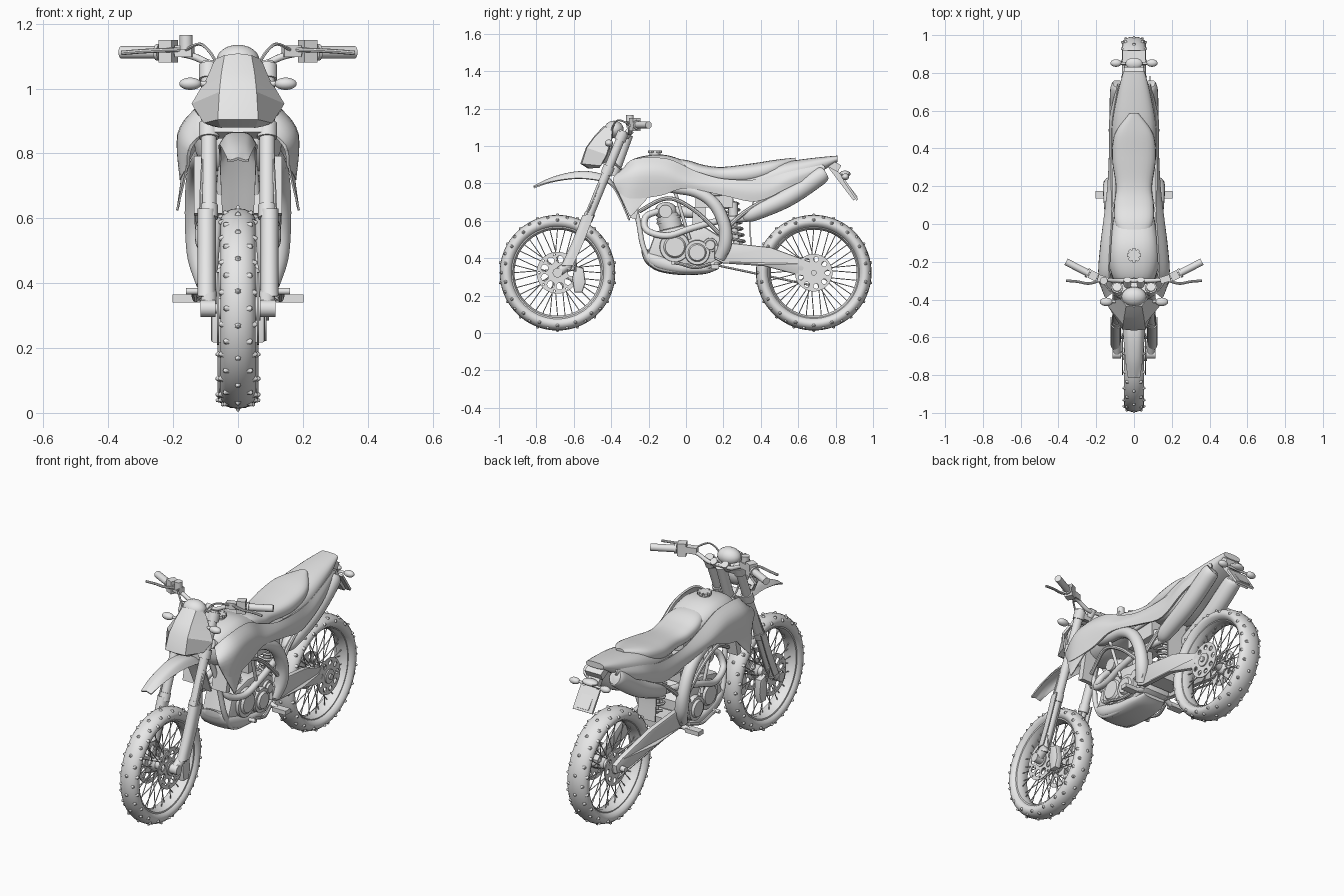
import bpy, bmesh, math
from mathutils import Vector, Matrix

GREY = bpy.data.materials.new("light_grey")
GREY.diffuse_color = (0.8, 0.8, 0.8, 1)


class Part:
    """Collects geometry and turns it into one named object."""
    def __init__(self, name, mirror=False, angle=40):
        self.name, self.mirror, self.angle = name, mirror, angle

    def __enter__(self):
        self.bm = bmesh.new()
        return self.bm

    def __exit__(self, *err):
        bm = self.bm
        if self.mirror:
            g = bmesh.ops.duplicate(bm, geom=bm.verts[:] + bm.edges[:] + bm.faces[:])["geom"]
            for v in g:
                if isinstance(v, bmesh.types.BMVert):
                    v.co.x *= -1
        bmesh.ops.recalc_face_normals(bm, faces=bm.faces[:])
        me = bpy.data.meshes.new(self.name)
        bm.to_mesh(me)
        bm.free()
        me.materials.clear()
        me.materials.append(GREY)
        me.polygons.foreach_set("material_index", [0] * len(me.polygons))
        me.shade_smooth()
        me.set_sharp_from_angle(angle=math.radians(self.angle))
        bpy.context.collection.objects.link(bpy.data.objects.new(self.name, me))


def spline(P, k):
    out = []
    for i in range(len(P) - 1):
        a, b, c, d = P[max(i - 1, 0)], P[i], P[i + 1], P[min(i + 2, len(P) - 1)]
        for j in range(k):
            t = j / k
            out.append(tuple(0.5 * (2 * q + (r - p) * t + (2 * p - 5 * q + 4 * r - s) * t * t
                       + (3 * q - p - 3 * r + s) * t ** 3) for p, q, r, s in zip(a, b, c, d)))
    return out + [tuple(P[-1])]


def skin(bm, R, loop=False, cap=True):
    V = [[bm.verts.new(p) for p in r] for r in R]
    n, m = len(V[0]), len(V)
    for i in range(m if loop else m - 1):
        for j in range(n):
            a, b = V[i], V[(i + 1) % m]
            bm.faces.new((a[j], a[(j + 1) % n], b[(j + 1) % n], b[j]))
    if cap and not loop:
        bm.faces.new(V[0])
        bm.faces.new(V[-1])


def sweep(bm, pts, r=0.01, n=8, k=6):
    S = spline([(*p, r) if len(p) == 3 else p for p in pts], k)
    C = [Vector(s[:3]) for s in S]
    u, R = None, []
    for i, c in enumerate(C):
        t = (C[min(i + 1, len(C) - 1)] - C[max(i - 1, 0)]).normalized()
        if u is None:
            u = t.orthogonal()
        u = (u - t * u.dot(t)).normalized()
        v = t.cross(u)
        R.append([c + (u * math.cos(a) + v * math.sin(a)) * S[i][3]
                  for a in (2 * math.pi * j / n for j in range(n))])
    skin(bm, R)


def cyl(bm, p, q, r, r2=None, n=20):
    sweep(bm, [(*p, r), (*q, r if r2 is None else r2)], n=n, k=1)


def box(bm, c, s, rx=0, rz=0):
    m = Matrix.Translation(c) @ Matrix.Rotation(rz, 4, 'Z') @ Matrix.Rotation(rx, 4, 'X')
    bmesh.ops.create_cube(bm, size=1, matrix=m @ Matrix.Diagonal((*s, 1)))


def ball(bm, c, s):
    bmesh.ops.create_uvsphere(bm, u_segments=20, v_segments=12, radius=1,
                              matrix=Matrix.Translation(c) @ Matrix.Diagonal((*s, 1)))


def lathe(bm, prof, cy, cz, n=64):
    skin(bm, [[(x, cy + r * math.cos(a), cz + r * math.sin(a)) for r, x in prof]
              for a in (2 * math.pi * i / n for i in range(n))], loop=True)


def loft(bm, secs, e=0.75, n=24, k=6):
    """Body along y from sections (y, top, bottom, half width)."""
    def sp(v):
        return math.copysign(abs(v) ** e, v)
    A = [2 * math.pi * i / n for i in range(n)]
    skin(bm, [[(w * sp(math.cos(a)), y, (t + b) / 2 + (t - b) / 2 * sp(math.sin(a))) for a in A]
              for y, t, b, w in spline(secs, k)])


def panel(bm, rows, thick=0.01, k=5, sym=False):
    if sym:
        rows = [[(-x, y, z) for x, y, z in r[:0:-1]] + r for r in rows]
    rows = [spline(r, k) for r in rows]
    grid = list(zip(*[spline(c, k) for c in zip(*rows)]))
    V = [[bm.verts.new(p) for p in r] for r in grid]
    F = [bm.faces.new((V[i][j], V[i][j + 1], V[i + 1][j + 1], V[i + 1][j]))
         for i in range(len(V) - 1) for j in range(len(V[0]) - 1)]
    bm.normal_update()
    bmesh.ops.solidify(bm, geom=F, thickness=thick)


def plate(bm, loops, x0, x1, bevel=0.0):
    """Outline in (y, z), further loops are holes, thick from x0 to x1."""
    cu = bpy.data.curves.new("outline", 'CURVE')
    cu.dimensions, cu.fill_mode = '2D', 'BOTH'
    cu.extrude, cu.bevel_depth, cu.bevel_resolution = (x1 - x0) / 2 - bevel, bevel, 1
    for lp in loops:
        s = cu.splines.new('POLY')
        s.points.add(len(lp) - 1)
        for p, (y, z) in zip(s.points, lp):
            p.co = (y, z, 0, 1)
        s.use_cyclic_u = True
    ob = bpy.data.objects.new("outline", cu)
    me = bpy.data.meshes.new_from_object(ob)
    me.transform(Matrix(((0, 0, 1, (x0 + x1) / 2), (1, 0, 0, 0), (0, 1, 0, 0), (0, 0, 0, 1))))
    bm.from_mesh(me)
    bmesh.ops.remove_doubles(bm, verts=bm.verts[:], dist=1e-5)
    bpy.data.objects.remove(ob)
    bpy.data.curves.remove(cu)
    bpy.data.meshes.remove(me)


def circle(y, z, r, n=16):
    return [(y + r * math.cos(2 * math.pi * i / n), z + r * math.sin(2 * math.pi * i / n)) for i in range(n)]


def fork(x, z):
    return (x, -0.64 + 0.41 * (z - 0.33), z)


# Wheels: tyre, knobs, rim, spokes, hub, drilled discs
CZ = 0.322
for pre, cy, w, dr in (("front", -0.687, 0.054, 0.112), ("rear", 0.683, 0.063, 0.1)):
    with Part(pre + "_tyre") as b:
        lathe(b, [(0.273 + 0.036 * math.sin(a), w * math.cos(a))
                  for a in (2 * math.pi * i / 16 for i in range(16))], cy, CZ, 72)
    with Part(pre + "_tyre_knobs", angle=60) as b:
        for i in range(36):
            for ph in ((-45, 45) if i % 2 else (-75, 0, 75)):
                p = math.radians(ph)
                loc = Vector((w * math.sin(p), 0, 0.273 + 0.036 * math.cos(p)))
                m = (Matrix.Translation((0, cy, CZ)) @ Matrix.Rotation(math.tau * i / 36, 4, 'X')
                     @ Matrix.Translation(loc) @ Matrix.Rotation(p, 4, 'Y'))
                bmesh.ops.create_cone(b, cap_ends=True, segments=6, radius1=0.014, radius2=0.004,
                                      depth=0.016, matrix=m)
    with Part(pre + "_rim") as b:
        lathe(b, [(0.25, -0.038), (0.25, 0.038), (0.24, 0.036), (0.23, 0.015), (0.23, -0.015),
                  (0.24, -0.036)], cy, CZ)
    with Part(pre + "_spokes") as b:
        for i in range(36):
            a, s = math.tau * i / 36, 1 if i % 2 else -1
            h = a + (0.5 if i % 4 < 2 else -0.5)
            cyl(b, (s * 0.032, cy + 0.034 * math.cos(h), CZ + 0.034 * math.sin(h)),
                (s * 0.006, cy + 0.232 * math.cos(a), CZ + 0.232 * math.sin(a)), 0.0026, n=5)
    with Part(pre + "_hub") as b:
        lathe(b, [(0.012, -0.06), (0.03, -0.06), (0.042, -0.036), (0.036, -0.028), (0.026, -0.018),
                  (0.026, 0.018), (0.036, 0.028), (0.042, 0.036), (0.03, 0.06), (0.012, 0.06)], cy, CZ, 32)
        cyl(b, (-0.105, cy, CZ), (0.105, cy, CZ), 0.015)
    with Part(pre + "_discs", angle=30) as b:
        holes = []
        for i in range(9):
            a = math.tau * i / 9
            c, s = math.cos(a), math.sin(a)
            holes.append(circle(cy + 0.073 * c, CZ + 0.073 * s, 0.014 if pre == "rear" else 0.019, 12))
            if pre == "front":
                c, s = math.cos(a + 0.35), math.sin(a + 0.35)
                holes.append(circle(cy + 0.099 * c, CZ + 0.099 * s, 0.006, 8))
        for x in ((-0.064, 0.058) if pre == "front" else (-0.045, 0.082)):
            plate(b, [circle(cy, CZ, dr, 48), circle(cy, CZ, 0.03, 24)] + holes, x, x + 0.006)
        cyl(b, (0.05, cy, CZ), (0.07 if pre == "front" else 0.095, cy, CZ), 0.038)

# Front fork
with Part("fork_legs", mirror=True) as b:
    cyl(b, fork(0.09, 0.34), fork(0.09, 0.75), 0.02)
    cyl(b, fork(0.09, 0.62), fork(0.09, 1.08), 0.024)
    cyl(b, fork(0.09, 0.60), fork(0.09, 0.64), 0.028)
    cyl(b, (0.09, -0.687, CZ), (0.09, -0.62, 0.37), 0.024)
    cyl(b, (0.07, -0.687, CZ), (0.115, -0.687, CZ), 0.026)
with Part("fork_guards", mirror=True) as b:
    panel(b, [[(0.068, y + 0.02, z), (0.075, y - 0.02, z), (0.1, y - 0.032, z), (0.122, y - 0.015, z),
               (0.124, y + 0.03, z)] for y, z in ((-0.635, 0.36), (-0.58, 0.48), (-0.522, 0.63))], 0.006, 3)
with Part("brake_calipers", mirror=True) as b:
    plate(b, [[(-0.59, 0.35), (-0.555, 0.34), (-0.545, 0.27), (-0.56, 0.225), (-0.59, 0.225), (-0.6, 0.29)]],
          0.045, 0.083, 0.008)
with Part("fork_clamps") as b:
    for z in (0.87, 1.05):
        _, y, _ = fork(0, z)
        box(b, (0, y, z), (0.16, 0.05, 0.03), -0.39)
        for s in (-1, 1):
            cyl(b, fork(s * 0.09, z - 0.022), fork(s * 0.09, z + 0.022), 0.031)
    cyl(b, (0, -0.39, 0.84), (0, -0.31, 1.06), 0.028)
with Part("front_fender") as b:
    panel(b, [[(0, y, z), (w * 0.6, y, z - 0.006), (w, y, z - d)] for y, z, w, d in
              ((-0.815, 0.787, 0.032, 0.006), (-0.72, 0.832, 0.046, 0.022), (-0.6, 0.862, 0.056, 0.035),
               (-0.5, 0.862, 0.06, 0.04), (-0.41, 0.83, 0.058, 0.03), (-0.36, 0.75, 0.055, 0.012),
               (-0.3, 0.61, 0.048, 0.005))], 0.008, sym=True)

# Headlight mask, lamp, instrument
with Part("headlight_mask", angle=20) as b:
    panel(b, [[(0, -.43, 1.1), (.035, -.425, 1.095), (.062, -.39, 1.085)],
              [(0, -.485, 1.04), (.045, -.48, 1.04), (.085, -.395, 1.03)],
              [(0, -.525, .985), (.05, -.52, .985), (.133, -.42, .95)],
              [(0, -.55, .91), (.055, -.545, .91), (.095, -.45, .90)],
              [(0, -.52, .89), (.05, -.51, .89), (.07, -.46, .893)]], 0.012, 1, sym=True)
with Part("headlamp_housing") as b:
    ball(b, (0, -0.45, 0.98), (0.075, 0.06, 0.075))
    ball(b, (0, -0.385, 1.088), (0.066, 0.052, 0.047))
with Part("indicators", mirror=True) as b:
    cyl(b, (0.05, -0.41, 1.015), (0.13, -0.41, 1.015), 0.008)
    ball(b, (0.147, -0.412, 1.015), (0.034, 0.022, 0.019))
    cyl(b, (0.0, 0.85, 0.835), (0.08, 0.85, 0.835), 0.007)
    ball(b, (0.095, 0.852, 0.835), (0.03, 0.02, 0.018))

# Handlebar and controls
with Part("handlebar", mirror=True) as b:
    sweep(b, [(0, -0.3, 1.07), (0.07, -0.3, 1.07), (0.14, -0.295, 1.1), (0.22, -0.272, 1.112),
              (0.35, -0.205, 1.112)], 0.011, 10)
    cyl(b, (0.035, -0.325, 1.05), (0.035, -0.295, 1.085), 0.02)
with Part("grips", mirror=True) as b:
    cyl(b, (0.245, -0.259, 1.112), (0.36, -0.2, 1.112), 0.019)
    cyl(b, (0.24, -0.262, 1.112), (0.25, -0.257, 1.112), 0.026)
with Part("bar_controls", mirror=True) as b:
    box(b, (0.215, -0.274, 1.115), (0.045, 0.045, 0.07), 0, 0.45)
    box(b, (0.165, -0.292, 1.115), (0.055, 0.035, 0.035), 0, 0.3)
    sweep(b, [(0.18, -0.3, 1.12), (0.24, -0.315, 1.118), (0.3, -0.305, 1.115), (0.36, -0.3, 1.11)], 0.007)
with Part("brake_reservoir") as b:
    cyl(b, (-0.16, -0.3, 1.12), (-0.16, -0.3, 1.165), 0.02)
with Part("cables", mirror=True) as b:
    sweep(b, [(0.16, -0.31, 1.12), (0.11, -0.37, 1.135), (0.06, -0.4, 1.06), (0.05, -0.39, 0.92),
              (0.04, -0.3, 0.85)], 0.005, 6)
    sweep(b, [(0.09, -0.42, 0.9), (0.11, -0.48, 0.75), (0.115, -0.58, 0.5), (0.09, -0.59, 0.33)], 0.005, 6)

# Bodywork
with Part("fuel_tank") as b:
    loft(b, [(-0.34, 0.87, 0.78, 0.06), (-0.29, 0.925, 0.74, 0.11), (-0.2, 0.95, 0.74, 0.135),
             (-0.1, 0.95, 0.76, 0.13), (0.02, 0.91, 0.77, 0.11), (0.15, 0.86, 0.77, 0.09)])
with Part("tank_cap", angle=25) as b:
    cyl(b, (0, -0.165, 0.94), (0, -0.165, 0.968), 0.03)
    for i in range(4):
        box(b, (0, -0.165, 0.968), (0.075, 0.018, 0.014), 0, i * math.pi / 4)
with Part("side_shrouds", mirror=True) as b:
    panel(b, [[(.09, -.33, .87), (.125, -.27, .925), (.12, -.1, .925), (.11, .05, .86), (.112, .2, .82),
               (.11, .4, .82), (.105, .56, .86), (.075, .73, .895)],
              [(.14, -.385, .82), (.176, -.27, .855), (.168, -.12, .855), (.15, .02, .81), (.13, .2, .78),
               (.122, .4, .76), (.12, .56, .825), (.078, .74, .885)],
              [(.15, -.36, .76), (.17, -.30, .72), (.16, -.14, .735), (.15, .0, .775), (.13, .2, .735),
               (.118, .38, .705), (.117, .56, .785), (.075, .74, .872)]], 0.01)
    panel(b, [[(.145, -.39, .815), (.165, -.3, .80), (.16, -.18, .80)],
              [(.16, -.35, .73), (.172, -.3, .71), (.165, -.2, .73)],
              [(.185, -.302, .625), (.184, -.292, .625), (.18, -.28, .64)]], 0.006)
with Part("radiators", mirror=True) as b:
    box(b, (0.09, -0.265, 0.7), (0.09, 0.035, 0.18), -0.2)
with Part("seat") as b:
    loft(b, [(-0.1, 0.93, 0.88, 0.05), (0, 0.925, 0.83, 0.1), (0.1, 0.897, 0.81, 0.105),
             (0.2, 0.888, 0.8, 0.096), (0.35, 0.906, 0.8, 0.116), (0.48, 0.926, 0.84, 0.1),
             (0.585, 0.937, 0.89, 0.025)])
with Part("tail") as b:
    loft(b, [(0.26, 0.84, 0.745, 0.1), (0.42, 0.89, 0.715, 0.118), (0.55, 0.918, 0.775, 0.114),
             (0.7, 0.938, 0.85, 0.085), (0.81, 0.948, 0.915, 0.055)])
with Part("tail_lamp_and_plate_holder", angle=25) as b:
    box(b, (0, 0.79, 0.895), (0.1, 0.07, 0.04), -0.5)
    box(b, (0, 0.84, 0.805), (0.07, 0.22, 0.03), -0.92)
    box(b, (0, 0.88, 0.765), (0.12, 0.13, 0.012), -0.98)
    ball(b, (0, 0.85, 0.85), (0.045, 0.03, 0.018))
with Part("silencers", mirror=True) as b:
    sweep(b, [(0.07, 0.31, 0.61, 0.02), (0.077, 0.36, 0.64, 0.042), (0.08, 0.54, 0.722, 0.049),
              (0.078, 0.71, 0.835, 0.048), (0.075, 0.74, 0.855, 0.035)], n=20)
with Part("inner_mudguard") as b:
    panel(b, [[(0, y, z), (0.055, y, z)] for y, z in ((0.37, 0.72), (0.345, 0.6), (0.355, 0.45))], 0.008, sym=True)

# Frame, swingarm, suspension
with Part("frame_spars", mirror=True) as b:
    sweep(b, [(.06, -.32, .88, .025), (.11, -.12, .79, .03), (.125, .05, .755, .03), (.13, .15, .69, .033),
              (.13, .205, .58, .034), (.12, .21, .48, .036), (.1, .18, .4, .03)], n=14)
with Part("frame_tubes", mirror=True) as b:
    sweep(b, [(.04, -.33, .85), (.06, -.26, .62), (.075, -.225, .45), (.075, -.15, .35), (.075, .05, .335),
              (.085, .19, .39)], 0.014, 10)
    sweep(b, [(.085, -.25, .65), (.12, -.1, .72), (.125, .04, .66), (.12, .18, .53)], 0.011)
    sweep(b, [(.11, .2, .54), (.1, .32, .65), (.09, .5, .75)], 0.012)
    cyl(b, (.11, .1, .74), (.1, .4, .76), 0.012)
    cyl(b, (.12, -.06, .76), (.11, .02, .5), 0.009)
with Part("swingarm", mirror=True) as b:
    plate(b, [[(.16, .46), (.22, .475), (.45, .45), (.67, .37), (.715, .345), (.71, .31), (.67, .3),
               (.42, .365), (.2, .38), (.16, .4)]], 0.08, 0.11, 0.008)
    for v in b.verts:  # arms close in towards the axle
        v.co.x -= 0.035 * max(0, (v.co.y - 0.42) / 0.29)
    box(b, (0.045, 0.26, 0.425), (0.09, 0.1, 0.07))
    cyl(b, (0, 0.2, 0.43), (0.125, 0.2, 0.43), 0.025)
with Part("shock_absorber") as b:
    cyl(b, (0, 0.23, 0.75), (0, 0.28, 0.42), 0.018)
    sweep(b, [(0.042 * math.cos(i * 0.785), 0.235 + i * 0.0007 + 0.042 * math.sin(i * 0.785), 0.70 - i * 0.0042)
              for i in range(53)], 0.008, 6, 1)
    cyl(b, (0.05, 0.25, 0.7), (0.05, 0.255, 0.6), 0.026)
with Part("chain") as b:
    for z0, z1 in ((0.45, 0.395), (0.365, 0.255)):
        cyl(b, (-0.07, 0.15, z0), (-0.045, 0.67, z1), 0.006, n=6)

# Engine, exhaust, controls at the feet
with Part("crankcase", angle=30) as b:
    plate(b, [[(-.19, .42), (-.14, .35), (.1, .34), (.18, .38), (.18, .5), (.1, .55), (-.02, .56), (-.15, .53)]],
          -0.085, 0.085, 0.015)
with Part("engine_covers", mirror=True) as b:
    for y, z, r, x in ((-.06, .46, .085, .1), (.06, .43, .07, .11), (.13, .47, .04, .1)):
        cyl(b, (0.06, y, z), (x, y, z), r, r * 0.93, 28)
        cyl(b, (x, y, z), (x + 0.012, y, z), r * 0.7, r * 0.6, 28)
with Part("cylinder_barrel", angle=30) as b:
    cyl(b, (0, -.06, .5), (0, -.1, .63), 0.062, n=28)
    for i in range(2):
        cyl(b, (0, -.076 - i * .015, .55 + i * .05), (0, -.08 - i * .015, .562 + i * .05), 0.068, n=28)
    ball(b, (0, -.107, .65), (0.068, 0.06, 0.05))
    cyl(b, (-.075, -.11, .65), (.075, -.11, .65), 0.035)
with Part("intake") as b:
    cyl(b, (0, -.06, .65), (0, .08, .64), 0.03)
    box(b, (0, 0.07, 0.62), (0.08, 0.07, 0.1))
    box(b, (0, 0.15, 0.72), (0.17, 0.2, 0.1))
with Part("exhaust_headers", mirror=True) as b:
    sweep(b, [(.03, -.15, .65), (.05, -.215, .62), (.085, -.21, .55), (.11, -.1, .52), (.115, .03, .56),
              (.1, .18, .6), (.07, .32, .612)], 0.018, 12)
with Part("skid_plate") as b:
    loft(b, [(-.237, .46, .425, .05), (-.215, .45, .375, .085), (-.15, .43, .33, .1), (-.03, .39, .31, .1),
             (.1, .375, .315, .092), (.17, .365, .34, .07)])
with Part("foot_pegs", mirror=True) as b:
    box(b, (0.16, 0.155, 0.353), (0.085, 0.042, 0.024))
    cyl(b, (0.08, 0.165, 0.37), (0.13, 0.158, 0.353), 0.014)
    sweep(b, [(.11, .13, .37), (.13, .05, .35), (.135, -.03, .37), (.135, -.07, .375)], 0.009)
    cyl(b, (.12, -.07, .375), (.16, -.07, .375), 0.01)
